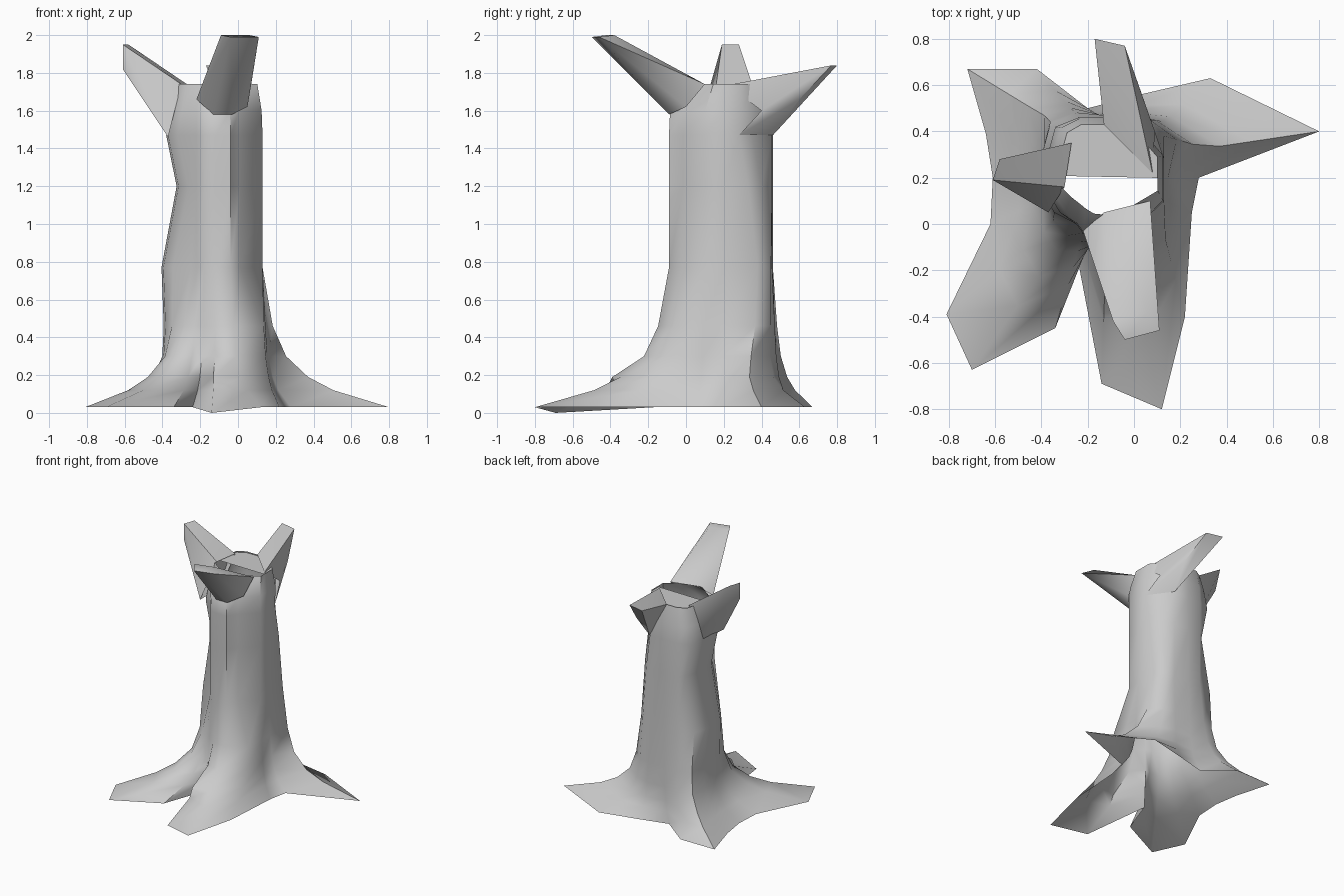
import bpy, bmesh
from mathutils import Vector

if "Cube" in bpy.data.objects:
    bpy.data.objects.remove(bpy.data.objects["Cube"])

def finish(bm, name, angle=0.9):
    bmesh.ops.recalc_face_normals(bm, faces=bm.faces)
    me = bpy.data.meshes.new(name)
    bm.to_mesh(me)
    bm.free()
    ob = bpy.data.objects.new(name, me)
    bpy.context.collection.objects.link(ob)
    bpy.ops.object.select_all(action='DESELECT')
    ob.select_set(True)
    bpy.context.view_layer.objects.active = ob
    bpy.ops.object.shade_smooth_by_angle(angle=angle)
    return ob

# ground outline with the root tips, and the matching trunk outline
ground = [(.8, .4), (.33, .63), (.03, .56), (-.2, .5), (-.42, .67), (-.72, .67),
          (-.64, .39), (-.61, .2), (-.62, 0), (-.81, -.39), (-.7, -.63), (-.34, -.45),
          (-.24, -.17), (-.14, -.69), (.12, -.8), (.22, -.4), (.25, .05), (.28, .2)]
trunk = [(.13, .3), (.07, .37), (0, .455), (-.13, .46), (-.24, .46), (-.31, .42),
         (-.34, .31), (-.35, .21), (-.34, .13), (-.29, .05), (-.25, 0), (-.22, -.04),
         (-.18, -.08), (-.12, -.09), (-.04, -.09), (.01, -.015), (.13, .1), (.13, .2)]
# height, root flare, trunk scale, shift of the left side, shift of the right rear corner
levels = [(.03, 1, 1, 0, 0), (.12, .56, 1, 0, 0), (.19, .36, 1, 0, 0), (.3, .18, 1.02, 0, .03),
          (.46, .07, 1.03, -.02, .06), (.77, 0, 1, -.055, .08), (1.2, 0, 1, .025, .03),
          (1.47, 0, 1, -.03, -.02), (1.6, 0, .98, -.01, 0), (1.74, 0, .89, 0, 0)]
center = Vector((-.12, .19))

def outline(i, scale, left=0, corner=0):
    p = center + (Vector(trunk[i]) - center) * scale
    if p.x < -.28:
        p.x += left
    if i < 2:
        p.y += corner
    return p

def rim(i):
    # the top rim is drawn in at the front
    p = outline(i, .89)
    if p.y < .2:
        p.y = .2 + (p.y - .2) * .62
    return p

# hollow trunk flaring into the roots
bm = bmesh.new()
rings = []
n = len(ground)
for z, w, s, left, corner in levels:
    ring = []
    for i in range(n):
        t = rim(i) if z == 1.74 else outline(i, s, left, corner)
        # below the fluted trunk the front right groove fills out
        if i == 15 and z < .77:
            t = t.lerp(Vector((.13, -.04)), min(1, (.77 - z) / .3))
        k = .5 if i == 13 and z == .19 else w
        p = t.lerp(Vector(ground[i]), k)
        ring.append(bm.verts.new((p.x, p.y, 0 if i == 13 and z == .03 else z)))
    rings.append(ring)
for a, b in zip(rings, rings[1:]):
    for i in range(n):
        j = (i + 1) % n
        bm.faces.new((a[i], a[j], b[j], b[i]))
finish(bm, "trunk_with_roots")

# half floor closing the rear of the hollow, level with the rim
bm = bmesh.new()
bm.faces.new([bm.verts.new((*rim(i), 1.73)) for i in [17] + list(range(8))])
finish(bm, "rear_ledge")

# broken splinters around the rim
def splinter(name, points):
    bm = bmesh.new()
    for p in points:
        bm.verts.new(p)
    bmesh.ops.convex_hull(bm, input=bm.verts)
    loose = [v for v in bm.verts if not v.link_faces]
    bmesh.ops.delete(bm, geom=loose, context='VERTS')
    # open the broad hidden side that lies inside the trunk
    hidden = [f for f in bm.faces
              if all(v.co.z < 1.76 and abs(v.co.x + .12) < .26 and -.1 < v.co.y < .47 for v in f.verts)]
    bmesh.ops.delete(bm, geom=hidden, context='FACES')
    finish(bm, name)

splinter("front_splinter", [
    (-.09, -.42, 2), (.06, -.38, 2), (.11, -.46, 1.99), (-.04, -.5, 1.99),
    (-.22, -.03, 1.66), (-.13, -.09, 1.58), (-.03, -.09, 1.58), (.05, 0, 1.62),
    (.07, .1, 1.74), (-.13, .05, 1.74)])
splinter("left_splinter", [
    (-.61, .19, 1.95), (-.58, .28, 1.95), (-.61, .19, 1.82),
    (-.3, .16, 1.74), (-.27, .35, 1.74), (-.37, .05, 1.46), (-.36, .31, 1.47)])
splinter("back_splinter", [
    (-.17, .8, 1.84), (-.04, .77, 1.84), (.02, .6, 1.66), (.09, .4, 1.6),
    (.08, .22, 1.735), (-.13, .43, 1.74), (.13, .28, 1.47), (0, .46, 1.47)])
